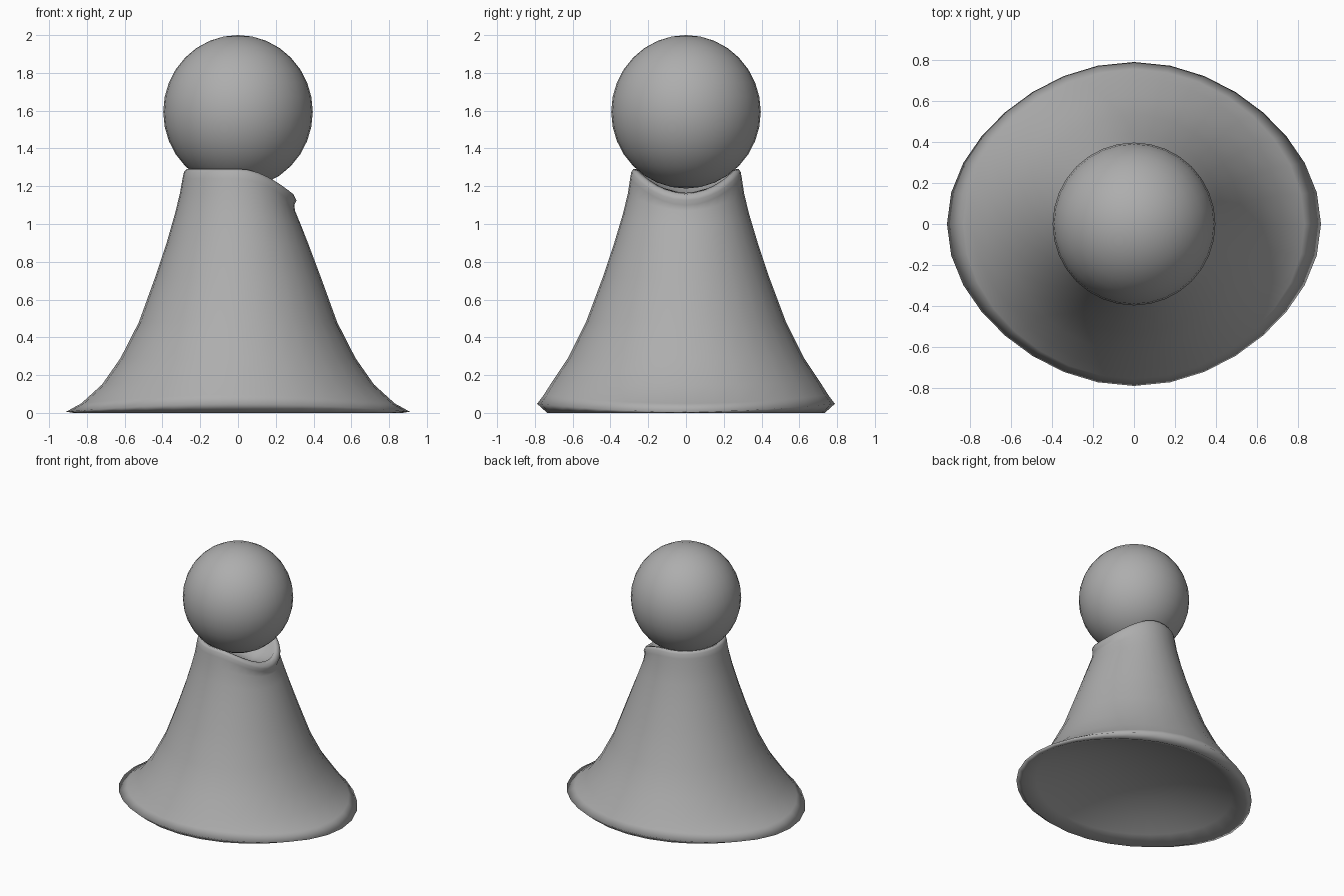
import bpy, bmesh, math

SEGMENTS = 32

# Rings of the robe, from the base recess out, up over the collar and into the neck:
# (x radius, y radius, z at x ends, z at y ends, collar dip, collar push, pinch)
RINGS = [
    (0.200, 0.170, 0.190, 0.190, 0.0, 0.0, 0.0),
    (0.400, 0.340, 0.158, 0.158, 0.0, 0.0, 0.0),
    (0.600, 0.510, 0.105, 0.105, 0.0, 0.0, 0.01),
    (0.760, 0.645, 0.047, 0.047, 0.0, 0.0, 0.02),
    (0.870, 0.735, 0.000, 0.000, 0.0, 0.0, 0.02),
    (0.910, 0.788, 0.006, 0.048, 0.0, 0.0, 0.025),
    (0.830, 0.753, 0.050, 0.095, 0.0, 0.0, 0.015),
    (0.720, 0.712, 0.150, 0.160, 0.0, 0.0, 0.0),
    (0.622, 0.625, 0.290, 0.290, 0.0, 0.0, 0.0),
    (0.525, 0.530, 0.480, 0.480, 0.0, 0.0, 0.0),
    (0.438, 0.440, 0.720, 0.720, 0.0, 0.0, 0.0),
    (0.378, 0.380, 0.900, 0.900, 0.02, 0.0, 0.0),
    (0.335, 0.335, 1.050, 1.050, 0.06, 0.0, 0.0),
    (0.308, 0.308, 1.160, 1.160, 0.09, -0.006, 0.0),
    (0.294, 0.296, 1.240, 1.240, 0.14, 0.004, 0.0),
    (0.286, 0.290, 1.275, 1.275, 0.15, 0.024, 0.0),
    (0.272, 0.278, 1.292, 1.292, 0.135, 0.022, 0.0),
    (0.252, 0.254, 1.285, 1.285, 0.12, 0.010, 0.0),
    (0.240, 0.240, 1.250, 1.250, 0.11, 0.005, 0.0),
    (0.120, 0.120, 1.190, 1.190, 0.06, 0.0, 0.0),
]

grey = bpy.data.materials.new("mid_grey")
grey.diffuse_color = (0.42, 0.42, 0.42, 1)


def finish(obj, angle):
    obj.data.materials.append(grey)
    bpy.ops.object.select_all(action='DESELECT')
    obj.select_set(True)
    bpy.context.view_layer.objects.active = obj
    bpy.ops.object.shade_smooth_by_angle(angle=math.radians(angle))


# Robe: solid loft through the rings, with the collar dipping on +x
bm = bmesh.new()
loops = []
for rx, ry, zx, zy, dip, push, pinch in RINGS:
    loop = []
    for i in range(SEGMENTS):
        a = 2 * math.pi * i / SEGMENTS
        c, s = math.cos(a), math.sin(a)
        front = max(c, 0.0) ** 2
        k = 1 - pinch * math.sin(2 * a) ** 2
        p = push * front
        z = zx + (zy - zx) * s * s - dip * front
        loop.append(bm.verts.new(((rx + p) * c * k, (ry + p) * s * k, z)))
    loops.append(loop)
for lower, upper in zip(loops, loops[1:]):
    for i in range(SEGMENTS):
        j = (i + 1) % SEGMENTS
        bm.faces.new((lower[i], lower[j], upper[j], upper[i]))

# Centres of the base recess and the neck floor
for loop, z in ((loops[0], 0.2), (loops[-1], 1.16)):
    centre = bm.verts.new((0, 0, z))
    for i in range(SEGMENTS):
        bm.faces.new((loop[i], loop[(i + 1) % SEGMENTS], centre))
bmesh.ops.recalc_face_normals(bm, faces=bm.faces)
mesh = bpy.data.meshes.new("robe")
bm.to_mesh(mesh)
bm.free()
robe = bpy.data.objects.new("robe", mesh)
bpy.context.collection.objects.link(robe)
finish(robe, 179)

# Head: ball resting in the collar
bpy.ops.mesh.primitive_uv_sphere_add(segments=32, ring_count=16, radius=1,
                                     location=(0, 0, 1.594))
head = bpy.context.object
head.name = "head"
head.scale = (0.396, 0.396, 0.406)
finish(head, 50)
